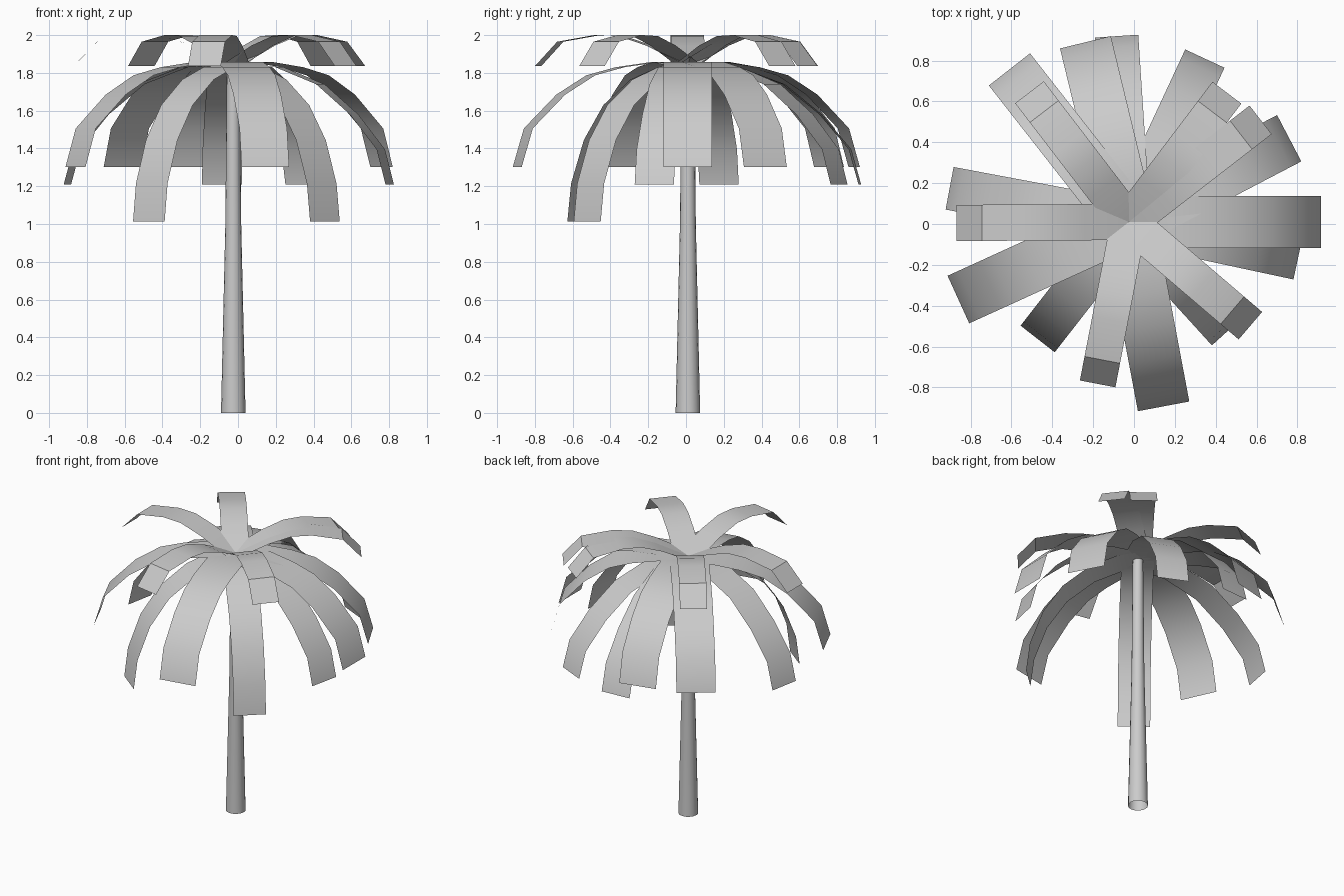
import bpy
import math
from mathutils import Vector

cube = bpy.data.objects.get("Cube")
if cube:
    bpy.data.objects.remove(cube, do_unlink=True)

HUB = Vector((-0.025, 0.01))

grey = bpy.data.materials.new("light grey")
grey.use_nodes = True
colour = (0.6, 0.6, 0.6, 1)
grey.diffuse_color = colour
grey.node_tree.nodes["Principled BSDF"].inputs["Base Color"].default_value = colour


def add_object(name, verts, faces):
    mesh = bpy.data.meshes.new(name)
    mesh.from_pydata(verts, [], faces)
    mesh.materials.append(grey)
    obj = bpy.data.objects.new(name, mesh)
    bpy.context.collection.objects.link(obj)
    bpy.ops.object.select_all(action="DESELECT")
    obj.select_set(True)
    bpy.context.view_layer.objects.active = obj
    bpy.ops.object.shade_smooth_by_angle(angle=math.radians(35))
    return obj


def strip_faces(rows, columns, closed):
    """Quads joining rows of vertices."""
    faces = []
    for r in range(rows - 1):
        for c in range(columns if closed else columns - 1):
            d = (c + 1) % columns
            faces.append((r * columns + c, r * columns + d,
                          (r + 1) * columns + d, (r + 1) * columns + c))
    return faces


def add_frond(name, tip, width, profile):
    """Bent ribbon; profile gives inward distance from the tip and height."""
    tip = Vector(tip)
    inward = HUB - tip
    scale = inward.length / profile[-1][0]
    inward.normalize()
    side = Vector((-inward.y, inward.x)) * width / 2
    verts = []
    for distance, z in profile:
        centre = tip + inward * distance * scale
        for edge in (centre + side, centre - side):
            verts.append((edge.x, edge.y, z))
    add_object(name, verts, strip_faces(len(profile), 2, False))


# Trunk: open tapered tube
SIDES = 16
rings = [(0, 0.065), (1.0, 0.042), (1.84, 0.034)]
trunk_verts = [(HUB.x + r * math.cos(math.tau * i / SIDES),
                HUB.y + r * math.sin(math.tau * i / SIDES), z)
               for z, r in rings for i in range(SIDES)]
add_object("trunk", trunk_verts, strip_faces(len(rings), SIDES, True))

# Fronds: each tier shares a width and a bend, and lists its tip centres
tiers = {
    "upper_frond": (0.177,
        [(0, 1.836), (0.12, 1.965), (0.32, 2.0), (0.45, 1.995), (0.6, 1.945), (0.81, 1.845)],
        [(-0.512, 0.645), (0.455, 0.643), (0.62, 0.51),
         (0.57, -0.498), (-0.178, -0.783), (-0.87, 0.005)]),
    "broad_frond": (0.256,
        [(0, 1.303), (0.06, 1.506), (0.237, 1.685), (0.4, 1.787), (0.56, 1.83), (0.75, 1.857), (0.93, 1.84)],
        [(-0.61, 0.757), (-0.238, 0.89), (0.76, 0.42),
         (0.916, 0.01), (0.145, -0.893), (-0.86, -0.37)]),
    "long_frond": (0.212,
        [(0, 1.21), (0.05, 1.395), (0.2, 1.58), (0.39, 1.74), (0.62, 1.83), (0.88, 1.845)],
        [(-0.085, 0.92), (0.347, 0.81), (0.803, -0.168), (-0.903, 0.175)]),
    "drooping_frond": (0.212,
        [(0, 1.013), (0.025, 1.215), (0.11, 1.445), (0.24, 1.63), (0.42, 1.765), (0.6, 1.83), (0.72, 1.84)],
        [(-0.472, -0.563), (0.46, -0.523)]),
}
for name, (width, profile, tips) in tiers.items():
    for number, tip in enumerate(tips, 1):
        add_frond(f"{name}_{number}", tip, width, profile)
